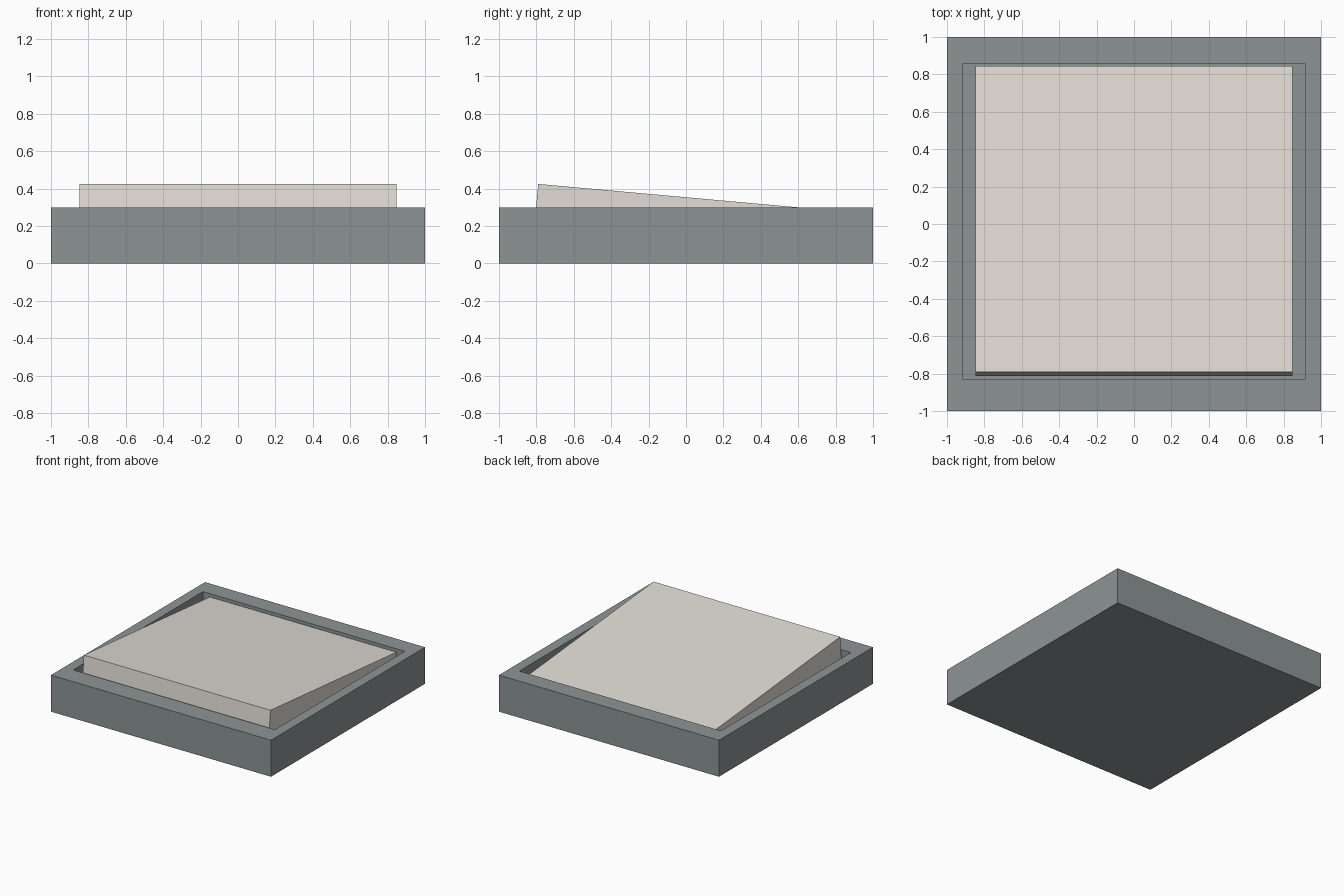
import bpy, bmesh, math
from mathutils import Matrix, Vector

if "Cube" in bpy.data.objects:
    bpy.data.objects.remove(bpy.data.objects["Cube"])


def material(name, rgb):
    m = bpy.data.materials.new(name)
    m.diffuse_color = (*rgb, 1)
    m.use_nodes = True
    m.node_tree.nodes["Principled BSDF"].inputs["Base Color"].default_value = m.diffuse_color
    return m


def finish(name, bm, mat):
    bmesh.ops.recalc_face_normals(bm, faces=bm.faces[:])
    me = bpy.data.meshes.new(name)
    bm.to_mesh(me)
    bm.free()
    me.materials.append(mat)
    ob = bpy.data.objects.new(name, me)
    bpy.context.collection.objects.link(ob)
    return ob


def box_mesh(lo, hi):
    lo, hi = Vector(lo), Vector(hi)
    bm = bmesh.new()
    bmesh.ops.create_cube(bm, size=1, matrix=Matrix.Translation((lo + hi) / 2)
                          @ Matrix.Diagonal((*(hi - lo), 1)))
    return bm


grey = material("frame_grey", (0.27, 0.30, 0.30))
cream = material("rocker_cream", (0.76, 0.72, 0.67))

# Housing: block with a recessed rectangular pocket in the top
bm = box_mesh((-1, -1, 0), (1, 1, 0.3))
top = max(bm.faces, key=lambda f: f.calc_center_median().z)
bmesh.ops.inset_region(bm, faces=[top], thickness=0.1)
for v in top.verts:
    v.co.x = math.copysign(0.917, v.co.x)
    v.co.y = 0.855 if v.co.y > 0 else -0.83
pocket = bmesh.ops.extrude_discrete_faces(bm, faces=[top])["faces"][0]
for v in pocket.verts:
    v.co.z = 0.1
finish("housing", bm, grey)

# Rocker: slab tilted so its front edge stands proud of the housing
length, thick = 1.642, 0.26
bm = box_mesh((-0.848, 0, -thick), (0.848, length, 0))
rocker = finish("rocker", bm, cream)
rocker.location = (0, -0.79, 0.425)
rocker.rotation_euler.x = -math.atan(0.125 / 1.39)
